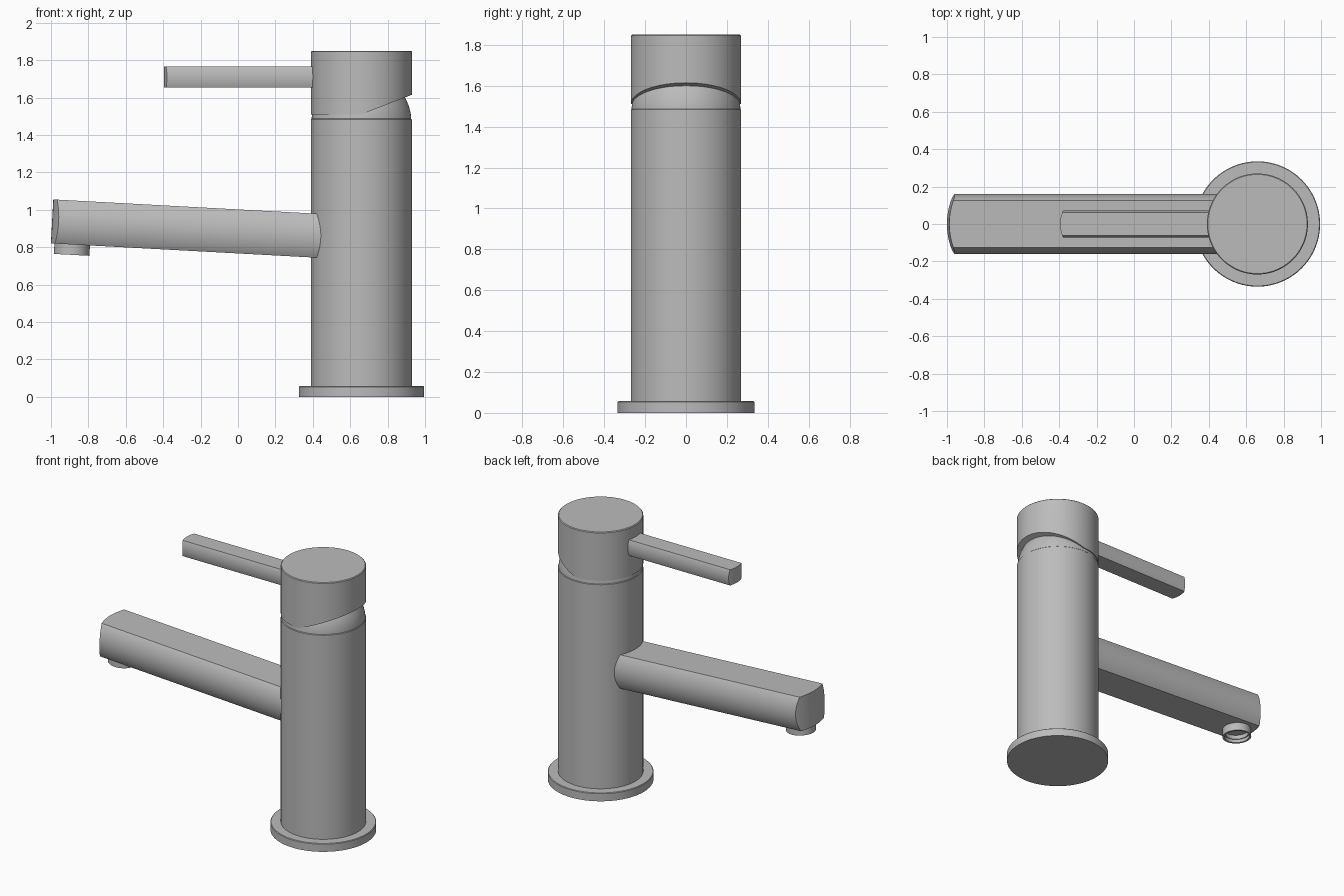
import bpy, bmesh, math
from mathutils import Matrix, Vector

cube = bpy.data.objects.get("Cube")
if cube:
    bpy.data.objects.remove(cube, do_unlink=True)

# Single brushed-metal colour
GREY = (0.5, 0.5, 0.5, 1.0)
metal = bpy.data.materials.new("grey_metal")
metal.use_nodes = True
metal.diffuse_color = GREY
metal.node_tree.nodes["Principled BSDF"].inputs["Base Color"].default_value = GREY

AXIS_X = 0.66          # vertical axis of the column
SEGMENTS = 96


def finish(name, bm, matrix):
    """Clean the mesh, place it, and shade it smooth with sharp edges kept."""
    bmesh.ops.remove_doubles(bm, verts=bm.verts[:], dist=1e-5)
    bmesh.ops.recalc_face_normals(bm, faces=bm.faces[:])
    mesh = bpy.data.meshes.new(name)
    bm.to_mesh(mesh)
    bm.free()
    obj = bpy.data.objects.new(name, mesh)
    bpy.context.collection.objects.link(obj)
    obj.matrix_world = matrix
    mesh.materials.append(metal)
    bpy.ops.object.select_all(action='DESELECT')
    obj.select_set(True)
    bpy.context.view_layer.objects.active = obj
    bpy.ops.object.shade_smooth_by_angle(angle=math.radians(25))
    return obj


def lathe(profile):
    """Revolve (radius, z) points about z."""
    bm = bmesh.new()
    rings = []
    for i in range(SEGMENTS):
        a = 2 * math.pi * i / SEGMENTS
        rings.append([bm.verts.new((r * math.cos(a), r * math.sin(a), z)) for r, z in profile])
    for i in range(SEGMENTS):
        a, b = rings[i], rings[(i + 1) % SEGMENTS]
        for j in range(len(profile) - 1):
            bm.faces.new((a[j], b[j], b[j + 1], a[j + 1]))
    bmesh.ops.remove_doubles(bm, verts=bm.verts[:], dist=1e-5)
    return bm


def flat_bar(length, width, flat, height, tip_sag):
    """Bar along +x: flat top and bottom, rounded sides, bowed tip at x = 0.
    width, flat and height are half sizes."""
    bulge = width - flat
    radius = (height ** 2 + bulge ** 2) / (2 * bulge)
    t_max = math.asin(height / radius)
    side = [(width - radius + radius * math.cos(t_max * i / 12),
             radius * math.sin(t_max * i / 12)) for i in range(13)]
    middle = [(flat * (1 - i / 6), height) for i in range(1, 12)]
    columns = side + middle + [(-y, z) for y, z in reversed(side)]
    bm = bmesh.new()
    rows = []
    for y, z in columns:
        tip = tip_sag * (y / width) ** 2
        rows.append([bm.verts.new(p) for p in
                     ((tip, y, z), (length, y, z), (length, y, -z), (tip, y, -z))])
    for a, b in zip(rows, rows[1:]):
        for k in range(4):
            n = (k + 1) % 4
            bm.faces.new((a[k], a[n], b[n], b[k]))
    # the outermost columns have no height, so drop the collapsed faces
    bmesh.ops.remove_doubles(bm, verts=bm.verts[:], dist=1e-5)
    return bm


def disc_profile(radius, bottom, top, chamfer):
    return [(0, bottom), (radius, bottom), (radius, top - chamfer),
            (radius - chamfer, top), (0, top)]


column_frame = Matrix.Translation((AXIS_X, 0, 0))

# Base flange and column
finish("base_flange", lathe(disc_profile(0.335, 0.0, 0.057, 0.004)), column_frame)
finish("column", lathe(disc_profile(0.27, 0.05, 1.487, 0.004)), column_frame)

# Domed neck under the cap
dome = [(0.267 * math.cos(math.radians(a)), 1.47 + 0.267 * math.sin(math.radians(a)))
        for a in range(0, 61, 5)]
finish("neck_dome", lathe([(0, 1.47)] + dome + [(0, dome[-1][1])]), column_frame)

# Cap with its rear underside sliced away at a slant
bm = lathe(disc_profile(0.27, 1.51, 1.85, 0.005))
slope = Vector((-0.105, 0, 0.27)).normalized()
bmesh.ops.bisect_plane(bm, geom=bm.verts[:] + bm.edges[:] + bm.faces[:], dist=1e-5,
                       plane_co=(0, 0, 1.51), plane_no=slope, clear_inner=True)
bmesh.ops.edgeloop_fill(bm, edges=[e for e in bm.edges if e.is_boundary])
finish("cap", bm, column_frame)

# Lever handle
finish("lever", flat_bar(0.90, 0.072, 0.062, 0.055, 0.015),
       Matrix.Translation((-0.395, 0, 1.71)))

# Spout, dipping slightly toward the column
spout_frame = Matrix.Translation((-0.994, 0, 0.938)) @ Matrix.Rotation(0.054, 4, 'Y')
finish("spout", flat_bar(1.47, 0.16, 0.125, 0.1175, 0.035), spout_frame)

# Hollow outlet nozzle below the spout tip
nozzle = [(0, -0.10), (0.095, -0.10), (0.095, -0.173), (0.082, -0.173),
          (0.082, -0.150), (0.076, -0.150), (0.076, -0.122), (0, -0.122)]
finish("outlet_nozzle", lathe(nozzle), spout_frame @ Matrix.Translation((0.114, 0, 0)))
